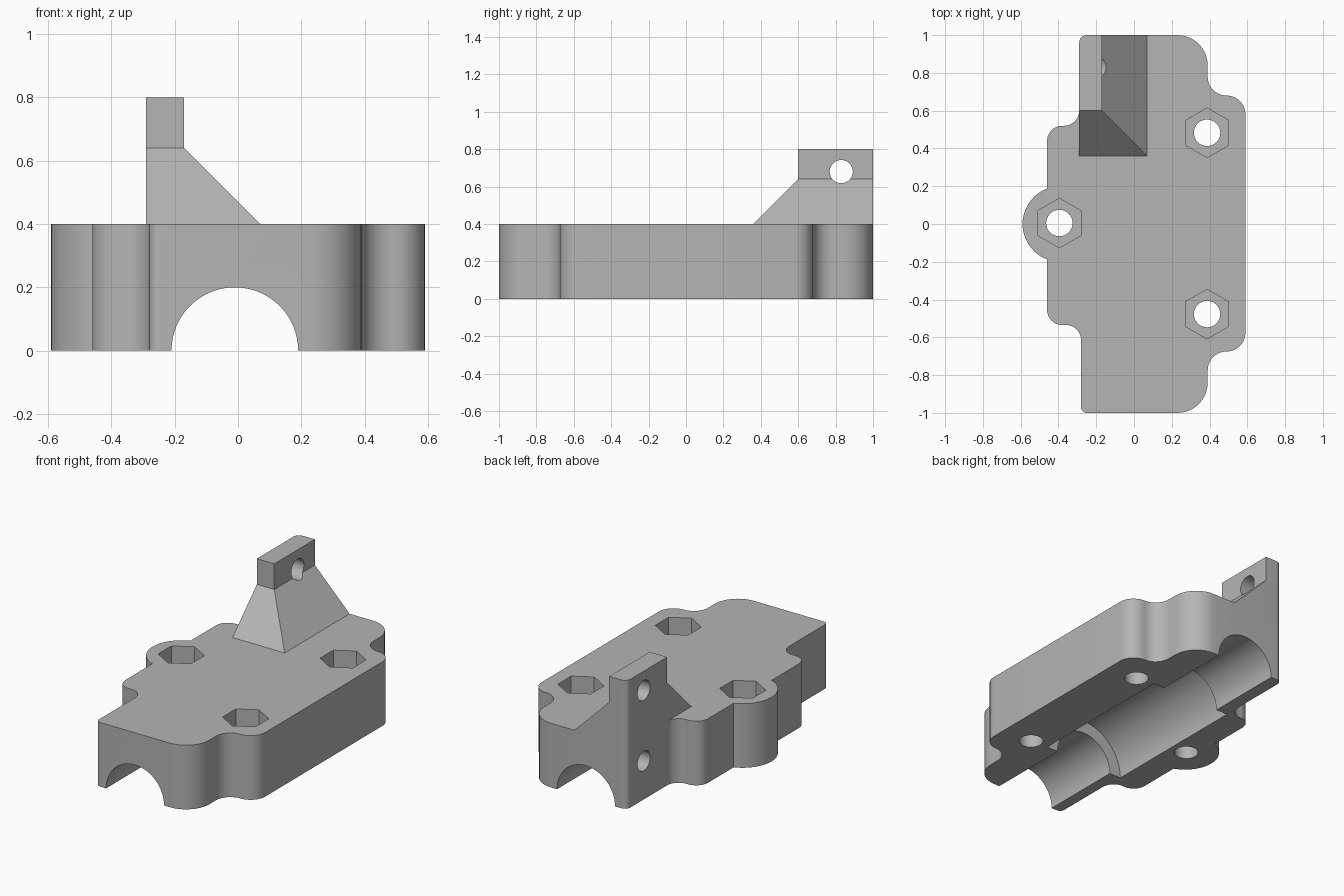
import bpy, bmesh, math
from mathutils import Vector

if "Cube" in bpy.data.objects:
    bpy.data.objects.remove(bpy.data.objects["Cube"])

grey = bpy.data.materials.new("plain grey")
grey.use_nodes = True
COLOUR = (0.46, 0.46, 0.46, 1)
grey.diffuse_color = COLOUR
grey.node_tree.nodes["Principled BSDF"].inputs["Base Color"].default_value = COLOUR


def rounded(corners, steps=10):
    """Outline with a fillet of radius r at each corner (x, y, r)."""
    points = []
    for i, (x, y, r) in enumerate(corners):
        p = Vector((x, y))
        if r == 0:
            points.append(p)
            continue
        a = (Vector(corners[i - 1][:2]) - p).normalized()
        b = (Vector(corners[(i + 1) % len(corners)][:2]) - p).normalized()
        centre = p + (a + b) * r
        for k in range(steps + 1):
            t = k / steps * math.pi / 2
            points.append(centre - b * r * math.cos(t) - a * r * math.sin(t))
    return points


def loft(name, layers):
    """Solid through outlines (points, height) with equal point counts."""
    bm = bmesh.new()
    rings = [[bm.verts.new((p.x, p.y, z)) for p in pts] for pts, z in layers]
    for low, high in zip(rings, rings[1:]):
        n = len(low)
        for i in range(n):
            j = (i + 1) % n
            bm.faces.new((low[i], low[j], high[j], high[i]))
    bm.faces.new(rings[0])
    bm.faces.new(rings[-1])
    bmesh.ops.recalc_face_normals(bm, faces=bm.faces)
    mesh = bpy.data.meshes.new(name)
    bm.to_mesh(mesh)
    bm.free()
    mesh.materials.append(grey)
    obj = bpy.data.objects.new(name, mesh)
    bpy.context.collection.objects.link(obj)
    return obj


def rod(name, radius, start, end, sides=48, turn=0.0):
    """Prism running from start to end."""
    start, end = Vector(start), Vector(end)
    circle = [Vector((math.cos(turn + math.tau * i / sides),
                      math.sin(turn + math.tau * i / sides))) * radius
              for i in range(sides)]
    obj = loft(name, [(circle, 0), (circle, (end - start).length)])
    obj.location = start
    obj.rotation_euler = (end - start).to_track_quat("Z", "Y").to_euler()
    return obj


def combine(target, tool, operation):
    tool.hide_render = True
    mod = target.modifiers.new(operation.lower(), "BOOLEAN")
    mod.object, mod.operation, mod.solver = tool, operation, "EXACT"
    bpy.context.view_layer.update()
    bpy.context.view_layer.objects.active = target
    bpy.ops.object.modifier_apply(modifier=mod.name)
    bpy.data.objects.remove(tool)


# Block outline, with the round lobe on the right side
HEIGHT = 0.4
LOBE = (-0.39, 0.0)
half = math.acos(0.07 / 0.2)
lobe = [(LOBE[0] + 0.2 * math.cos(a), 0.2 * math.sin(a), 0)
        for a in (math.pi - half + 2 * half * i / 24 for i in range(25))]
outline = rounded([
    (-0.28, -1, 0.03), (0.39, -1, 0.16), (0.39, -0.675, 0.1),
    (0.59, -0.675, 0.1), (0.59, 0.68, 0.1), (0.39, 0.68, 0.1),
    (0.39, 1, 0.16), (-0.29, 1, 0.04), (-0.29, 0.52, 0.08),
    (-0.46, 0.52, 0.08), *lobe,
    (-0.46, -0.535, 0.08), (-0.28, -0.535, 0.08)])
body = loft("clamp_body", [(outline, 0), (outline, HEIGHT)])

# Sloped lug on top
foot = rounded([(-0.29, 0.36, 0), (0.07, 0.36, 0), (0.07, 1, 0), (-0.29, 1, 0.04)])
head = rounded([(-0.29, 0.6, 0), (-0.17, 0.6, 0), (-0.17, 1, 0), (-0.29, 1, 0.04)])
lug = loft("lug", [(foot, HEIGHT), (head, 0.64), (head, 0.8)])
combine(body, lug, "UNION")

# Shaft channel and wider bearing seat
for radius, y0, y1 in ((0.2, -1.1, 1.1), (0.28, -0.47, 0.5)):
    cutter = rod("channel_cutter", radius, (-0.01, y0, 0), (-0.01, y1, 0), 64)
    combine(body, cutter, "DIFFERENCE")

# Bolt holes with hexagonal nut pockets
for x, y in ((-0.395, 0.005), (0.387, 0.483), (0.387, -0.477)):
    combine(body, rod("bolt_cutter", 0.07, (x, y, -0.1), (x, y, 0.5), 32), "DIFFERENCE")
    combine(body, rod("nut_cutter", 0.131, (x, y, 0.22), (x, y, 0.5), 6, math.pi / 6),
            "DIFFERENCE")

# Cross holes: through the lug, and blind in the block below it
for z, depth in ((0.68, 0.2), (0.24, -0.12)):
    cutter = rod("cross_cutter", 0.062, (-0.4, 0.83, z), (depth, 0.83, z), 32)
    combine(body, cutter, "DIFFERENCE")

# Smooth curved walls, sharp edges
bpy.ops.object.select_all(action="DESELECT")
body.select_set(True)
bpy.context.view_layer.objects.active = body
bpy.ops.object.shade_smooth_by_angle(angle=math.radians(30))
